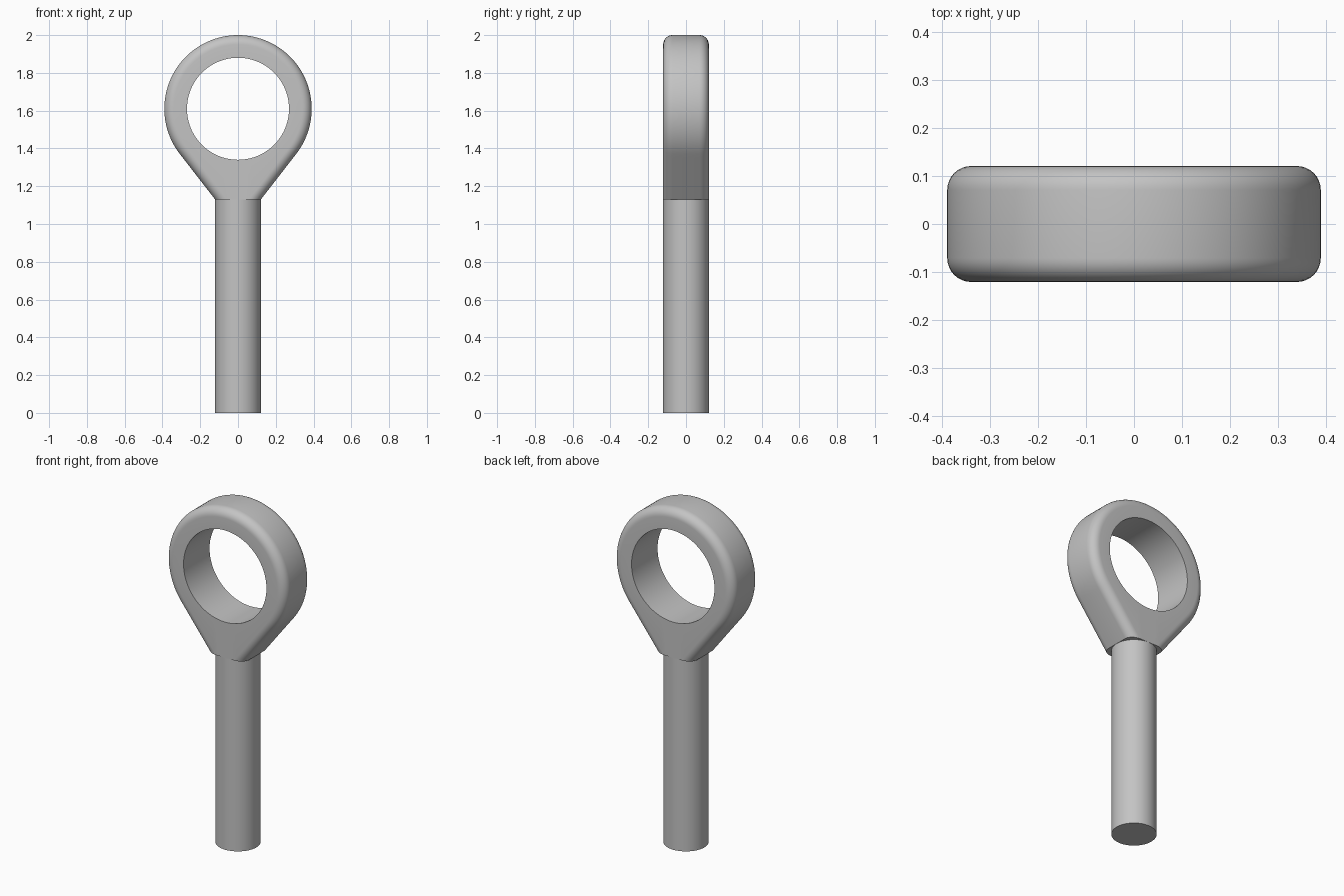
import bpy, bmesh, math

if "Cube" in bpy.data.objects:
    bpy.data.objects.remove(bpy.data.objects["Cube"], do_unlink=True)

RING_Z, RING_R, HOLE_R = 1.61, 0.39, 0.27
HALF, FILLET, NECK_Z = 0.121, 0.05, 1.13

steel = bpy.data.materials.new("plain grey steel")
steel.use_nodes = True
GREY = (0.55, 0.55, 0.55, 1)
steel.diffuse_color = GREY
steel.node_tree.nodes["Principled BSDF"].inputs["Base Color"].default_value = GREY


def finish(bm, name):
    bmesh.ops.recalc_face_normals(bm, faces=bm.faces[:])
    mesh = bpy.data.meshes.new(name)
    bm.to_mesh(mesh)
    bm.free()
    mesh.materials.append(steel)
    ob = bpy.data.objects.new(name, mesh)
    bpy.context.collection.objects.link(ob)
    bpy.ops.object.select_all(action='DESELECT')
    ob.select_set(True)
    bpy.context.view_layer.objects.active = ob
    bpy.ops.object.shade_smooth_by_angle(angle=math.radians(30))
    return ob


# Teardrop outline: arc, two tangent flanks and a flat foot, relative to the ring centre
DROP = RING_Z - NECK_Z
TANGENT = math.atan2(-DROP, HALF) + math.acos(RING_R / math.hypot(HALF, DROP))


def outline(inset):
    r = RING_R - inset
    foot = HALF - inset / math.cos(TANGENT)
    arc = [TANGENT + (math.pi - 2 * TANGENT) * i / 96 for i in range(97)]
    pts = [(r * math.cos(a), r * math.sin(a)) for a in arc]
    corners = [pts[-1], (-foot, -DROP), (foot, -DROP), pts[0]]
    for (x0, z0), (x1, z1), n in zip(corners, corners[1:], (12, 8, 12)):
        pts += [(x0 + (x1 - x0) * i / n, z0 + (z1 - z0) * i / n) for i in range(1, n + 1)]
    return pts[:-1]


# Eye head: rounded rim layers from front to back, closed by the bore
bm = bmesh.new()
layers = []
bore = []
for x, z in outline(0):
    a = math.atan2(z, x)
    bore.append((HOLE_R * math.cos(a), HOLE_R * math.sin(a)))
layers.append((-HALF, bore))
STEPS = 8
for side in (-1, 1):
    for i in range(STEPS + 1):
        a = math.pi / 2 * (i if side < 0 else STEPS - i) / STEPS
        y = side * (HALF - FILLET * (1 - math.cos(a)))
        layers.append((y, outline(FILLET * (1 - math.sin(a)))))
layers.append((HALF, bore))

rings = [[bm.verts.new((x, y, RING_Z + z)) for x, z in pts] for y, pts in layers]
count = len(bore)
for ring, after in zip(rings, rings[1:] + rings[:1]):
    for i in range(count):
        j = (i + 1) % count
        bm.faces.new((ring[i], ring[j], after[j], after[i]))
finish(bm, "eye_head")

# Round shank
bm = bmesh.new()
bmesh.ops.create_cone(bm, cap_ends=True, segments=64, radius1=HALF, radius2=HALF, depth=NECK_Z)
bmesh.ops.translate(bm, verts=bm.verts[:], vec=(0, 0, NECK_Z / 2))
finish(bm, "shank")
